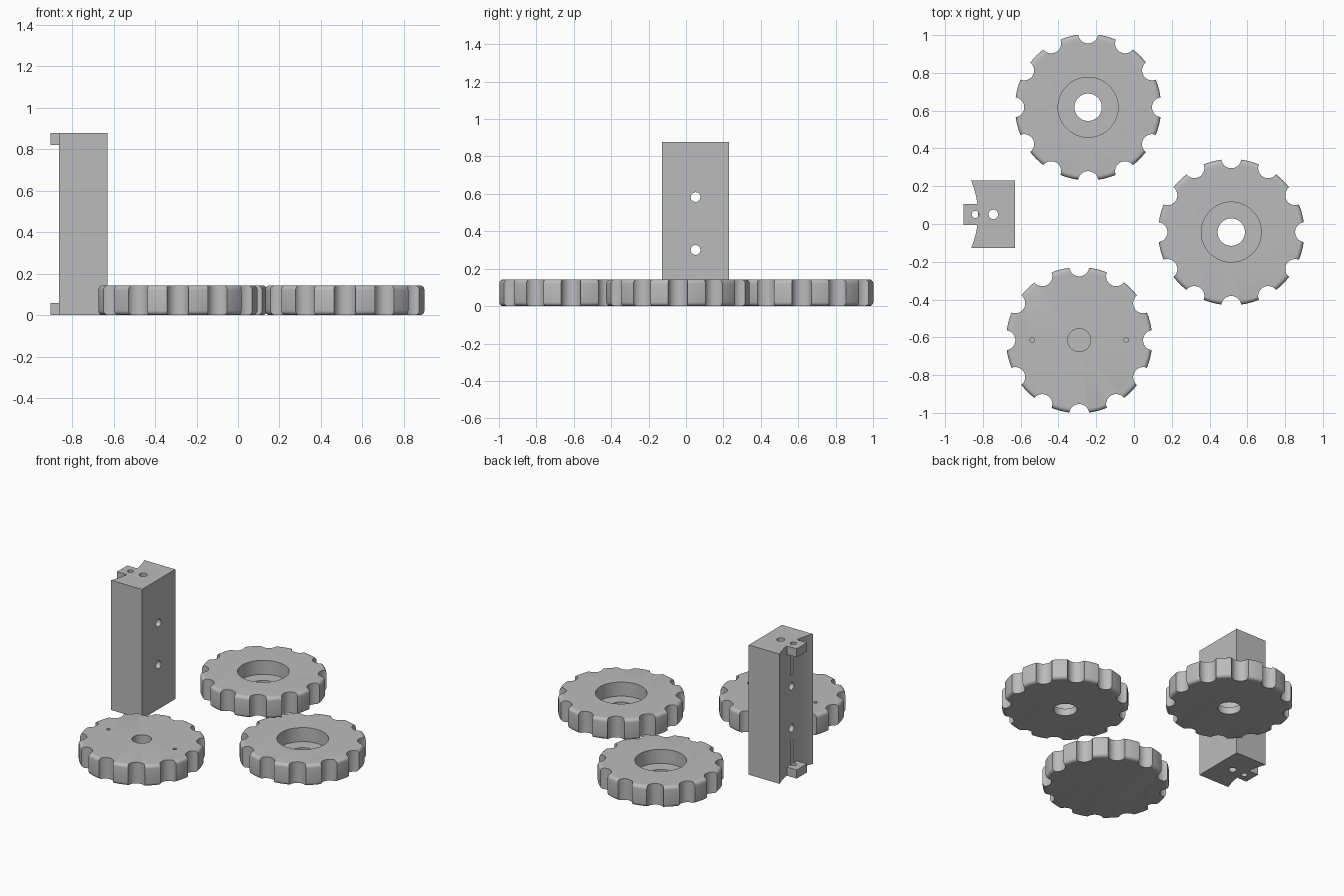
import bpy, bmesh
from math import sin, cos, pi, radians, sqrt

cube = bpy.data.objects.get("Cube")
if cube:
    bpy.data.objects.remove(cube)

grey = bpy.data.materials.new("plain_grey")
grey.use_nodes = True
COLOUR = (0.5, 0.5, 0.5, 1)
grey.diffuse_color = COLOUR
grey.node_tree.nodes["Principled BSDF"].inputs["Base Color"].default_value = COLOUR


def make_object(name, bm):
    bmesh.ops.recalc_face_normals(bm, faces=bm.faces)
    mesh = bpy.data.meshes.new(name)
    bm.to_mesh(mesh)
    bm.free()
    mesh.materials.append(grey)
    obj = bpy.data.objects.new(name, mesh)
    bpy.context.collection.objects.link(obj)
    return obj


def prism(name, outline, z0, z1):
    """Extrude a flat outline from z0 to z1."""
    bm = bmesh.new()
    face = bm.faces.new([bm.verts.new((x, y, z0)) for x, y in outline])
    grown = bmesh.ops.extrude_face_region(bm, geom=[face])["geom"]
    bmesh.ops.translate(bm, vec=(0, 0, z1 - z0),
                        verts=[v for v in grown if isinstance(v, bmesh.types.BMVert)])
    return make_object(name, bm)


def circle(x, y, r, n=32):
    return [(x + r * cos(2 * pi * (i + .5) / n), y + r * sin(2 * pi * (i + .5) / n)) for i in range(n)]


def rectangle(x0, x1, y0, y1):
    return [(x0, y0), (x1, y0), (x1, y1), (x0, y1)]


def select_only(obj):
    bpy.ops.object.select_all(action="DESELECT")
    obj.select_set(True)
    bpy.context.view_layer.objects.active = obj


def combine(obj, tool, operation="DIFFERENCE"):
    """Apply a boolean and discard its tool."""
    select_only(obj)
    mod = obj.modifiers.new("combine", "BOOLEAN")
    mod.operation, mod.solver, mod.object = operation, "EXACT", tool
    bpy.ops.object.modifier_apply(modifier=mod.name)
    bpy.data.objects.remove(tool)


def drill(obj, x, y, r, z0, z1):
    combine(obj, prism("drill", circle(x, y, r), z0, z1))


def finish(obj):
    select_only(obj)
    bpy.ops.object.shade_smooth_by_angle(angle=radians(30))


# Knobs: round-edged discs with scalloped rims
RADIUS, HEIGHT, FILLET = 0.387, 0.143, 0.022
NOTCHES, NOTCH_R, NOTCH_AT = 12, 0.053, 0.391


def knob(name, x, y):
    bm = bmesh.new()
    profile = [(0, 0)]
    for cz, start in ((FILLET, -90), (HEIGHT - FILLET, 0)):
        for i in range(6):
            a = radians(start + 18 * i)
            profile.append((RADIUS - FILLET + FILLET * cos(a), cz + FILLET * sin(a)))
    profile.append((0, HEIGHT))
    verts = [bm.verts.new((r, 0, z)) for r, z in profile]
    edges = [bm.edges.new(pair) for pair in zip(verts, verts[1:])]
    bmesh.ops.spin(bm, geom=verts + edges, cent=(0, 0, 0), axis=(0, 0, 1),
                   angle=2 * pi, steps=96, use_duplicate=False)
    bmesh.ops.remove_doubles(bm, verts=bm.verts, dist=0.0001)
    bmesh.ops.dissolve_limit(bm, angle_limit=radians(0.5), verts=bm.verts, edges=bm.edges)
    obj = make_object(name, bm)
    for i in range(NOTCHES):
        a = 2 * pi * i / NOTCHES
        drill(obj, NOTCH_AT * cos(a), NOTCH_AT * sin(a), NOTCH_R, -0.1, 0.3)
    obj.location = (x, y, 0)
    return obj


# Two bored knobs with a counterbore
for name, x, y in (("back_knob", -0.243, 0.618), ("side_knob", 0.515, -0.043)):
    ring = knob(name, x, y)
    bpy.context.view_layer.update()
    drill(ring, x, y, 0.159, 0.048, 0.3)
    drill(ring, x, y, 0.0725, -0.1, 0.3)
    finish(ring)

# Cap knob with blind holes
x, y = -0.29, -0.615
cap = knob("front_knob", x, y)
bpy.context.view_layer.update()
for dx, r in ((0, 0.061), (-0.248, 0.012), (0.248, 0.012)):
    drill(cap, x + dx, y, r, 0.045, 0.3)
finish(cap)

# Upright block with a concave left face
MID, HALF, TOP = 0.051, 0.178, 0.878
ARC_R, ARC_X = 0.458, -0.826
outline = [(-0.63, MID - HALF), (-0.63, MID + HALF)]
for i in range(25):
    dy = HALF * (1 - i / 12)
    outline.append((ARC_X - ARC_R + sqrt(ARC_R ** 2 - dy ** 2), MID + dy))
block = prism("upright_block", outline, 0, TOP)

# Tabs at both ends of the concave face
for z0, z1 in ((0, 0.058), (TOP - 0.058, TOP)):
    combine(block, prism("tab", rectangle(-0.903, -0.75, MID - 0.055, MID + 0.055), z0, z1), "UNION")

# Pin holes at both ends and a long vertical bore
for z0, z1 in ((-0.1, 0.22), (TOP - 0.22, 1)):
    drill(block, -0.84, MID, 0.019, z0, z1)
drill(block, -0.745, MID, 0.025, -0.1, 1)

# Cross holes through the block
for z in (0.3, 0.583):
    cutter = prism("cross_drill", circle(0, 0, 0.026), -0.3, 0.3)
    cutter.rotation_euler.y = pi / 2
    cutter.location = (-0.745, MID, z)
    bpy.context.view_layer.update()
    combine(block, cutter)
finish(block)
